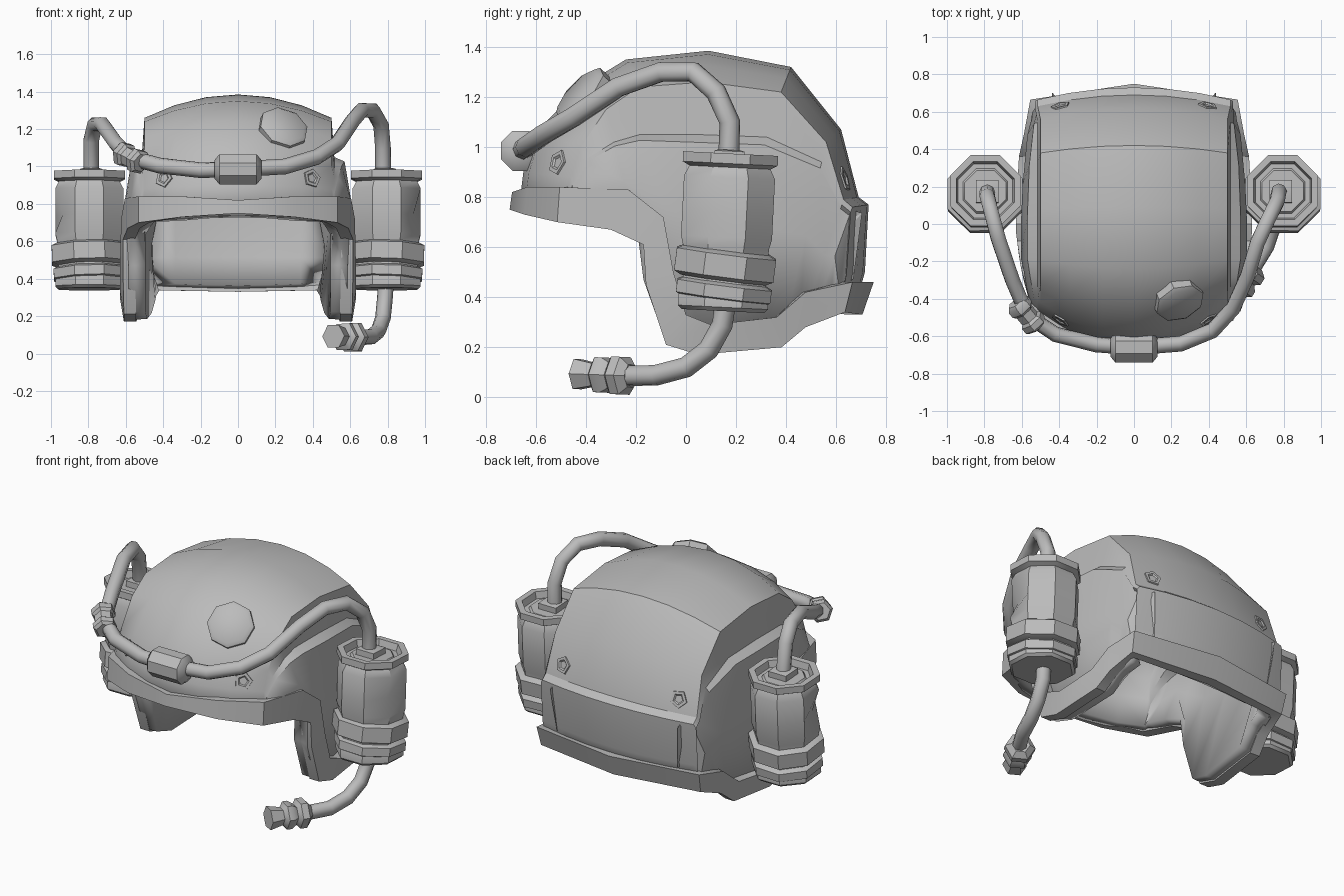
import bpy, bmesh, math
from mathutils import Vector, Matrix
from mathutils.bvhtree import BVHTree

if "Cube" in bpy.data.objects:
    bpy.data.objects.remove(bpy.data.objects["Cube"])

grey = bpy.data.materials.new("plain_grey")
grey.diffuse_color = (0.5, 0.5, 0.5, 1)
grey.use_nodes = True
grey.node_tree.nodes["Principled BSDF"].inputs["Base Color"].default_value = grey.diffuse_color


def finish(name, bm, angle):
    bmesh.ops.remove_doubles(bm, verts=bm.verts, dist=0.0005)
    bmesh.ops.recalc_face_normals(bm, faces=bm.faces)
    me = bpy.data.meshes.new(name)
    bm.to_mesh(me)
    bm.free()
    me.materials.append(grey)
    ob = bpy.data.objects.new(name, me)
    bpy.context.collection.objects.link(ob)
    bpy.ops.object.select_all(action='DESELECT')
    ob.select_set(True)
    bpy.context.view_layer.objects.active = ob
    bpy.ops.object.shade_smooth_by_angle(angle=math.radians(angle))
    return ob


def skin(bm, rows, closed=False):
    """Quads between successive rows of points."""
    vs = [[bm.verts.new(p) for p in r] for r in rows]
    n = len(vs[0])
    for a, b in zip(vs, vs[1:]):
        for j in range(n if closed else n - 1):
            k = (j + 1) % n
            bm.faces.new((a[j], a[k], b[k], b[j]))
    return vs


def lathe(name, profile, origin, axis=(0, 0, 1), sides=8, angle=40, dent=None):
    """Many-sided turned part; profile is (apothem, distance along axis)."""
    q = Vector((0, 0, 1)).rotation_difference(Vector(axis).normalized())
    rows = []
    for r, h in profile:
        row = []
        for k in range(sides):
            a = 2 * math.pi * (k + 0.5) / sides
            R = r / math.cos(math.pi / sides)
            if dent and abs(h - dent[0]) < 0.001 and k == dent[1]:
                R *= 0.78
            row.append(Vector(origin) + q @ Vector((R * math.cos(a), R * math.sin(a), h)))
        rows.append(row)
    bm = bmesh.new()
    vs = skin(bm, rows, True)
    bm.faces.new(vs[0])
    bm.faces.new(vs[-1])
    return finish(name, bm, angle)


def tube(name, points, radius=0.042, sides=8):
    pts = [Vector(p) for p in points]
    rows, ref = [], None
    for i, p in enumerate(pts):
        t = (pts[min(i + 1, len(pts) - 1)] - pts[max(i - 1, 0)]).normalized()
        ref = t.orthogonal() if ref is None else ref - t * ref.dot(t)
        ref.normalize()
        side = t.cross(ref)
        rows.append([p + radius * (math.cos(a) * ref + math.sin(a) * side)
                     for a in (2 * math.pi * k / sides for k in range(sides))])
    bm = bmesh.new()
    vs = skin(bm, rows, True)
    bm.faces.new(vs[0])
    bm.faces.new(vs[-1])
    return finish(name, bm, 50)


# Helmet shell: centre profile, crown edge, lower side outline (y, z),
# height of the side step, and half width, from front brim over to the back
stations = [
    ((-.67, .74), (-.50, .71), (-.50, .71), .71, .53),
    ((-.65, .90), (-.46, .88), (-.42, .69), .85, .55),
    ((-.60, 1.06), (-.42, 1.00), (-.30, .67), .95, .57),
    ((-.42, 1.24), (-.32, 1.15), (-.19, .63), 1.02, .59),
    ((-.24, 1.35), (-.19, 1.24), (-.17, .47), 1.05, .605),
    ((.09, 1.385), (.08, 1.26), (-.08, .22), 1.05, .605),
    ((.42, 1.32), (.38, 1.22), (.05, .18), 1.04, .595),
    ((.62, 1.07), (.56, 1.02), (.38, .21), .94, .57),
    ((.69, .80), (.63, .79), (.45, .27), .77, .55),
    ((.73, .77), (.665, .76), (.50, .30), .74, .545),
    ((.715, .50), (.645, .50), (.57, .32), .49, .53),
    ((.67, .34), (.61, .36), (.61, .36), .36, .52),
]
rows = []
for i, (c, e, l, step, w) in enumerate(stations):
    c, e, l = Vector(c), Vector(e), Vector(l)
    ex = 0.50 if 0 < i < 8 else 0.515
    half = []
    for u in (0, .34, .68, 1):
        p = c.lerp(e, u * u)
        half.append((ex * u, p.x, p.y))
    drop = max(e.y - l.y, 1e-4)
    t = min(max((e.y - step) / drop, 0.04), 0.6)
    for s, x in ((t, ex + .015), (t + .03, w - .035), (t + .4 * (1 - t), w), (1, w - .02)):
        p = e.lerp(l, s)
        half.append((ex if drop < .001 else x, p.x, p.y))
    rows.append([(-x, y, z) for x, y, z in half[:0:-1]] + half)
bm = bmesh.new()
skin(bm, rows)
bmesh.ops.recalc_face_normals(bm, faces=bm.faces)
top = max(bm.faces, key=lambda f: f.calc_center_median().z)
if top.normal.z < 0:
    bmesh.ops.reverse_faces(bm, faces=bm.faces)
surface = BVHTree.FromBMesh(bm)
shell = finish("helmet_shell", bm, 32)
me = shell.data
if max(me.polygons, key=lambda f: f.center.z).normal.z < 0:
    me.flip_normals()
solid = shell.modifiers.new("thickness", 'SOLIDIFY')
solid.thickness = 0.09
solid.offset = -1

# Raised trim along the lower edge: bottom and top points of each section
trim = [
    ((0, -.67, .75), (0, -.66, .82)), ((.3, -.61, .73), (.3, -.60, .84)),
    ((.50, -.50, .70), (.50, -.49, .84)), ((.555, -.30, .67), (.57, -.23, .83)),
    ((.58, -.17, .61), (.59, -.09, .72)), ((.58, -.16, .45), (.595, -.05, .50)),
    ((.575, -.08, .21), (.595, 0, .33)), ((.575, .05, .17), (.595, .10, .29)),
    ((.56, .38, .20), (.58, .36, .32)), ((.54, .47, .28), (.555, .47, .42)),
    ((.52, .61, .34), (.53, .64, .46)), ((0, .67, .33), (0, .715, .46)),
]
half = []
for b, t in trim:
    b, t = Vector(b), Vector(t)
    n = Vector(((b.x / .6) ** 5, (b.y / .7) ** 5, 0)).normalized()
    half.append([b - n * .03, b + n * .035, t + n * .035, t - n * .03])
loop = half + [[Vector((-p.x, p.y, p.z)) for p in s] for s in half[-2:0:-1]]
bm = bmesh.new()
skin(bm, loop + [half[0]], True)
finish("edge_trim", bm, 32)


# Round boss and five-sided vents seated on the shell
def seat(point):
    loc, nor, _, _ = surface.find_nearest(Vector(point))
    return loc, nor


loc, nor = seat((.24, -.41, 1.2))
lathe("front_boss", [(.125, -.04), (.125, .02), (.105, .035)], loc, nor)
for s in (-1, 1):
    for y, z, label in ((-.52, .94, "front"), (.66, .88, "back")):
        loc, nor = seat((s * .4, y, z))
        lathe(label + "_vent", [(.046, -.02), (.042, .008), (.027, .008), (.02, .001)],
              loc, nor, sides=5, angle=30)

# Drink cans with rims, tilted bands and a dent
can = [(.165, .345), (.18, .36), (.18, .42), (.165, .45), (.172, .60), (.182, .64),
       (.182, .74), (.182, .88), (.162, .92), (.19, .935), (.19, .975), (.155, .975),
       (.145, .935), (.12, .935), (.11, .95), (.085, .95)]
tilt = Vector((0, .05, 1))
for s in (-1, 1):
    side = "right" if s > 0 else "left"
    base = Vector((s * .795, .13, 0))
    lathe(side + "_can", can, base, tilt, dent=(.74, 7 if s > 0 else 4))
    for z, r, h in ((.53, .2, .045), (.425, .19, .025)):
        lathe(side + "_can_band", [(r - .03, -h - .015), (r, -h), (r, h), (r - .03, h + .015)],
              base + tilt * z, (s * .03, .13, 1))
    lathe(side + "_can_nut", [(.06, .93), (.06, .985), (.045, .99)], (s * .785, .125, 0), tilt, sides=4)

# Drinking hose over the front, joining both cans
tube("left_hose", [(-.785, .175, .93), (-.785, .15, 1.14), (-.765, .07, 1.225), (-.725, -.08, 1.225),
                   (-.65, -.30, 1.12), (-.57, -.49, 1.045), (-.42, -.59, 1.005),
                   (-.2, -.645, .98), (0, -.66, .985)])
tube("right_hose", [(0, -.66, .985), (.25, -.64, 1.0), (.42, -.57, 1.05), (.53, -.45, 1.12),
                    (.61, -.27, 1.24), (.66, -.10, 1.30), (.72, .03, 1.30), (.765, .12, 1.22),
                    (.775, .175, 1.10), (.775, .17, .93)])
lathe("hose_coupling", [(.05, -.125), (.08, -.10), (.08, .10), (.05, .125)], (0, -.66, .985), (1, 0, 0))
lathe("hose_connector", [(.045, -.10), (.06, -.08), (.06, -.045), (.047, -.03), (.047, .02),
                         (.06, .035), (.06, .07), (.045, .085)],
      (-.57, -.49, 1.045), (.2, -.24, -.1), sides=6)

# Mouth tube below the right can
tube("mouth_tube", [(.79, .155, .36), (.785, .145, .29), (.775, .09, .19), (.75, 0, .12),
                    (.71, -.12, .088), (.63, -.25, .085)])
lathe("mouthpiece", [(.045, 0), (.075, .03), (.075, .07), (.052, .09), (.07, .12), (.07, .15),
                     (.045, .17), (.06, .25)], (.64, -.22, .085), (-.52, -.85, .03), sides=6)
